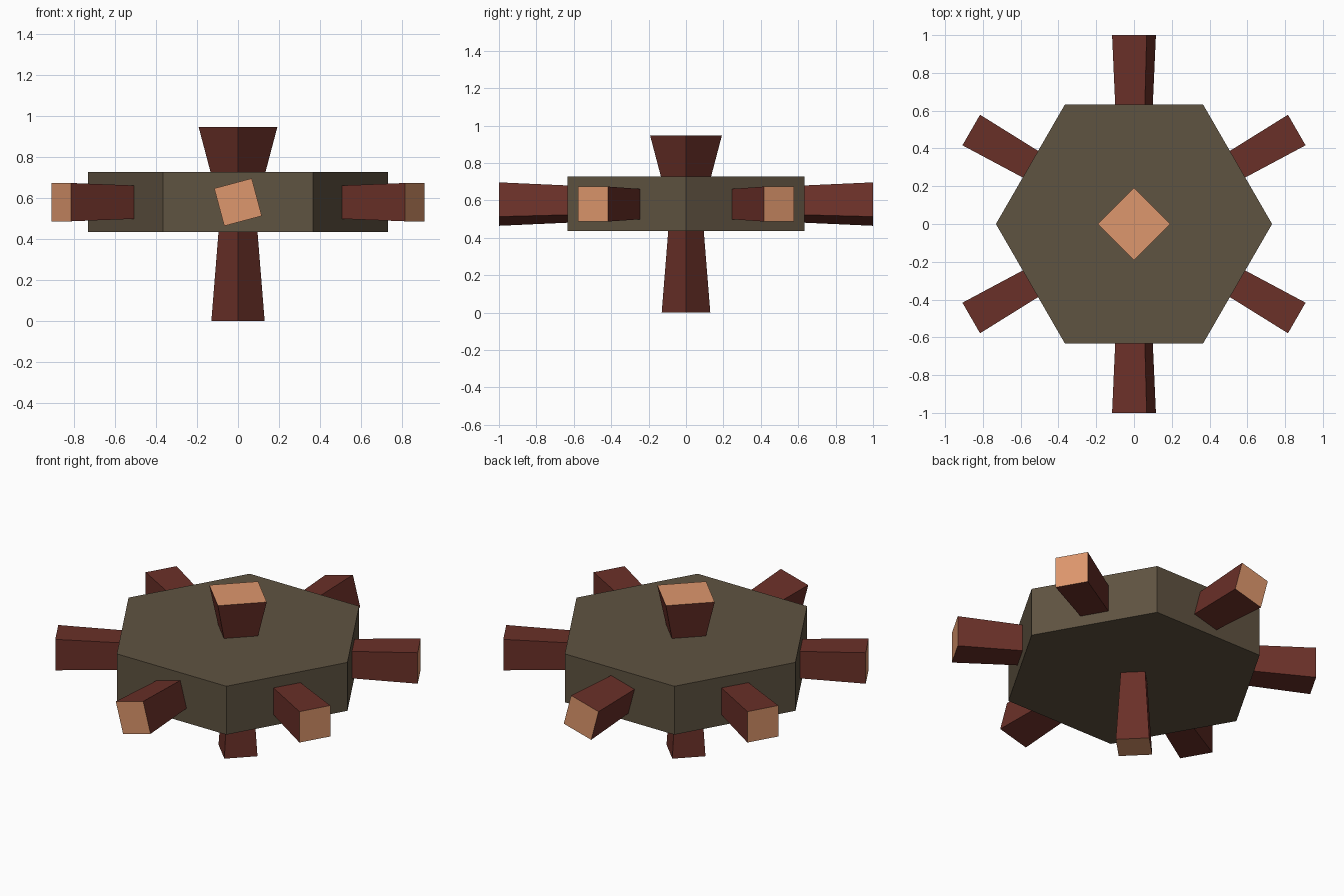
import bpy, bmesh
from math import cos, sin, radians
from mathutils import Vector

if "Cube" in bpy.data.objects:
    bpy.data.objects.remove(bpy.data.objects["Cube"])


def material(name, rgb):
    """Flat material from 0-255 sRGB values."""
    m = bpy.data.materials.new(name)
    lin = [((c / 255 + 0.055) / 1.055) ** 2.4 for c in rgb]
    m.diffuse_color = (*lin, 1)
    m.use_nodes = True
    m.node_tree.nodes["Principled BSDF"].inputs["Base Color"].default_value = m.diffuse_color
    return m


OLIVE = material("dark olive", (95, 83, 65))
BROWN = material("red brown", (106, 48, 40))
ORANGE = material("light orange", (222, 151, 109))


def loft(name, rings, mats, tip_index=0):
    """Closed prism between two rings; the last cap takes material tip_index."""
    bm = bmesh.new()
    a, b = [[bm.verts.new(p) for p in ring] for ring in rings]
    n = len(a)
    for i in range(n):
        j = (i + 1) % n
        bm.faces.new((a[i], a[j], b[j], b[i]))
    bm.faces.new(a)
    bm.faces.new(b).material_index = tip_index
    bmesh.ops.recalc_face_normals(bm, faces=bm.faces)
    me = bpy.data.meshes.new(name)
    bm.to_mesh(me)
    bm.free()
    for m in mats:
        me.materials.append(m)
    ob = bpy.data.objects.new(name, me)
    bpy.context.collection.objects.link(ob)
    return ob


def stub(name, axis, u, v, root, tip, r_root, r_tip, roll):
    """Square bar flaring from root to tip along axis; radii are half diagonals."""
    c = Vector((0, 0, 0.58))
    sink = 0.05                                   # hidden length inside the slab
    r_in = r_root - (r_tip - r_root) / (tip - root) * sink
    rings = []
    for d, r in ((root - sink, r_in), (tip, r_tip)):
        angles = [radians(roll + 90 * k) for k in range(4)]
        rings.append([c + axis * d + (u * cos(t) + v * sin(t)) * r for t in angles])
    return loft(name, rings, [BROWN, ORANGE], 1)


# hexagonal slab
hexagon = [(0.731 * cos(radians(60 * k)), 0.731 * sin(radians(60 * k))) for k in range(6)]
loft("hexagonal_slab", [[(x, y, z) for x, y in hexagon] for z in (0.435, 0.727)], [OLIVE])

X, Y, Z = Vector((1, 0, 0)), Vector((0, 1, 0)), Vector((0, 0, 1))

# four diagonal side stubs, square to the ground
for deg in (30, 150, 210, 330):
    t = radians(deg)
    stub(f"side_stub_{deg}", Vector((cos(t), sin(t), 0)), Vector((-sin(t), cos(t), 0)), Z,
         0.633, 0.995, 0.115, 0.132, 45)

# front and back stubs, rolled about their own axis
stub("front_stub", -Y, X, Z, 0.633, 1.0, 0.115, 0.134, 60)
stub("back_stub", Y, X, Z, 0.633, 1.0, 0.115, 0.134, 60)

# top and bottom stubs, corners along x and y
stub("top_stub", Z, X, Y, 0.147, 0.367, 0.134, 0.192, 0)
stub("bottom_stub", -Z, X, Y, 0.145, 0.58, 0.095, 0.13, 0)
